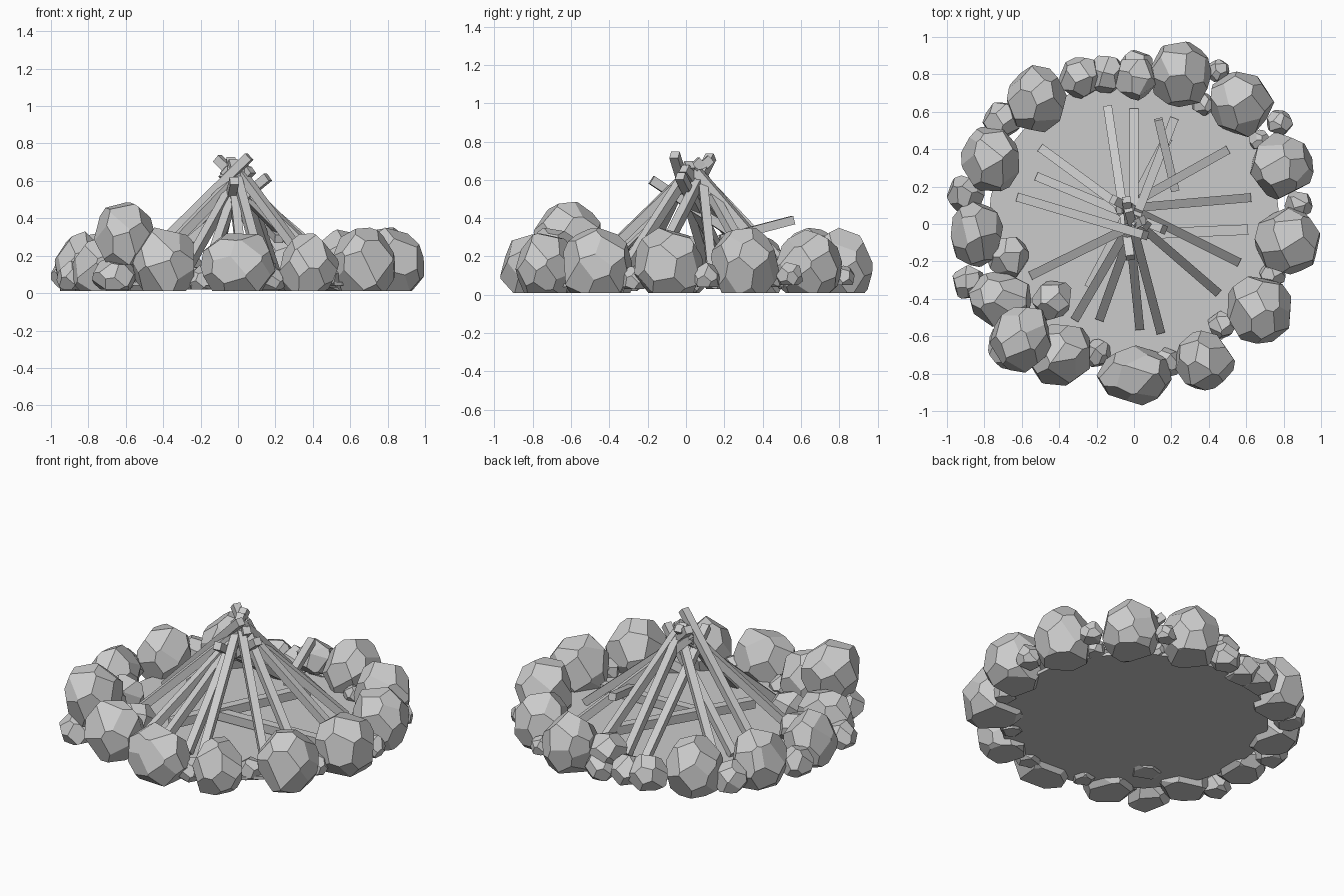
import bpy, bmesh, math, random
from mathutils import Vector

if "Cube" in bpy.data.objects:
    bpy.data.objects.remove(bpy.data.objects["Cube"])

random.seed(7)


def finish(name, bm):
    bmesh.ops.recalc_face_normals(bm, faces=bm.faces[:])
    me = bpy.data.meshes.new(name)
    bm.to_mesh(me)
    bm.free()
    ob = bpy.data.objects.new(name, me)
    bpy.context.collection.objects.link(ob)
    return ob


def stone(name, x, y, rx, ry, z0, z1, cuts):
    """Faceted stone: a cube chipped by planes, then fitted to its box."""
    bm = bmesh.new()
    bmesh.ops.create_cube(bm, size=4)
    spin = random.uniform(0, 6.28)
    planes = [(Vector((0, 0, -1)), 0.72)]
    for i in range(cuts):
        h = 1 - 2 * (i + 0.5) / cuts
        a = spin + i * 2.39996
        s = math.sqrt(1 - h * h)
        n = Vector((s * math.cos(a), s * math.sin(a), h))
        n += Vector([random.uniform(-0.16, 0.16) for _ in range(3)])
        planes.append((n.normalized(), random.uniform(0.9, 1.0)))
    for n, d in planes:
        r = bmesh.ops.bisect_plane(bm, geom=bm.verts[:] + bm.edges[:] + bm.faces[:],
                                   plane_co=n * d, plane_no=n, clear_outer=True)
        edges = [e for e in r['geom_cut'] if isinstance(e, bmesh.types.BMEdge)]
        if edges:
            bmesh.ops.contextual_create(bm, geom=edges)
    lo = [min(v.co[k] for v in bm.verts) for k in range(3)]
    hi = [max(v.co[k] for v in bm.verts) for k in range(3)]
    blo, bhi = (x - rx, y - ry, z0), (x + rx, y + ry, z1)
    for v in bm.verts:
        for k in range(3):
            t = (v.co[k] - lo[k]) / (hi[k] - lo[k])
            v.co[k] = blo[k] + t * (bhi[k] - blo[k])
    finish(name, bm)


def stick(name, a, b, w=0.05):
    """Square bar between two points."""
    a, b = Vector(a), Vector(b)
    d = b - a
    side = d.cross(Vector((0, 0, 1))).normalized() * w / 2
    up = side.cross(d).normalized() * w / 2
    bm = bmesh.new()
    rings = [[bm.verts.new(p + side * i + up * j)
              for i, j in ((-1, -1), (1, -1), (1, 1), (-1, 1))] for p in (a, b)]
    bm.faces.new(rings[0])
    bm.faces.new(rings[1])
    for i in range(4):
        j = (i + 1) % 4
        bm.faces.new((rings[0][i], rings[0][j], rings[1][j], rings[1][i]))
    finish(name, bm)


# Ash bed
bpy.ops.mesh.primitive_cylinder_add(vertices=32, radius=0.78, depth=0.02, location=(0, 0, 0.05))
bpy.context.object.name = "ash_bed"

# Big ring stones: x, y, half width, half depth, top
big = [(.25, .80, .165, .175, .35), (.58, .64, .17, .175, .34),
       (.79, .31, .17, .18, .35), (.82, -.09, .175, .18, .35),
       (.67, -.46, .17, .18, .35), (.38, -.73, .16, .16, .32),
       (0, -.81, .20, .16, .32), (-.40, -.70, .165, .165, .35),
       (-.72, -.40, .17, .15, .29), (-.84, -.05, .14, .18, .33),
       (-.77, .35, .155, .175, .33), (-.52, .67, .16, .18, .35)]
for i, (x, y, rx, ry, top) in enumerate(big):
    stone(f"ring_stone_{i}", x, y, rx, ry, 0.01, top, 24)

# Boulder resting on top of the ring
stone("stacked_boulder", -.605, -.62, .165, .175, .15, .485, 24)
stone("boulder_support", -.66, -.66, .12, .12, .02, .18, 18)

# Small filler stones: x, y, radius, bottom
small = [(-.29, .78, .11, .02), (-.14, .80, .10, .02), (.01, .84, .09, .02),
         (.01, .77, .11, .09), (.45, .82, .06, .05), (.37, .64, .06, .04),
         (.78, .54, .07, .05), (.67, .45, .055, .04), (.88, .10, .075, .04),
         (.74, -.27, .07, .03), (.47, -.54, .075, .03), (.17, -.74, .08, .02),
         (-.20, -.69, .075, .02), (-.44, -.41, .105, .03), (-.67, -.18, .11, .04),
         (-.90, .16, .10, .03), (-.71, .55, .10, .03), (-.88, -.31, .09, .02)]
for i, (x, y, r, z) in enumerate(small):
    stone(f"small_stone_{i}", x, y, r, r, z, z + 1.7 * r, 18)

# Leaning sticks: base x, y and top x, y, z
lean = [(-.14, .62, -.02, -.18, .60), (0, .60, 0, .08, .62),
        (.21, .55, .02, .06, .64), (.49, .39, -.08, .07, .64),
        (.61, .14, -.08, .08, .66), (.55, -.20, -.11, .13, .72),
        (.44, -.36, 0, .02, .66), (.14, -.57, -.03, .08, .70),
        (.03, -.55, -.04, .13, .71), (-.18, -.50, .02, .06, .65),
        (-.31, -.50, .01, .05, .64), (-.54, -.27, .05, .02, .68),
        (-.61, .14, .06, -.06, .73), (-.51, .25, .16, -.03, .62),
        (-.49, .40, .07, -.01, .66)]
for i, (x, y, tx, ty, tz) in enumerate(lean):
    stick(f"leaning_stick_{i}", (x, y, .07), (tx, ty, tz), .047)

# Fallen sticks lying in the bed and one resting on the stones
stick("fallen_stick_0", (.61, -.03, .10), (-.10, -.06, .10), .055)
stick("fallen_stick_1", (.18, .46, .13), (-.24, -.34, .11), .055)
stick("resting_stick", (.13, .56, .39), (.22, .18, .29), .045)
